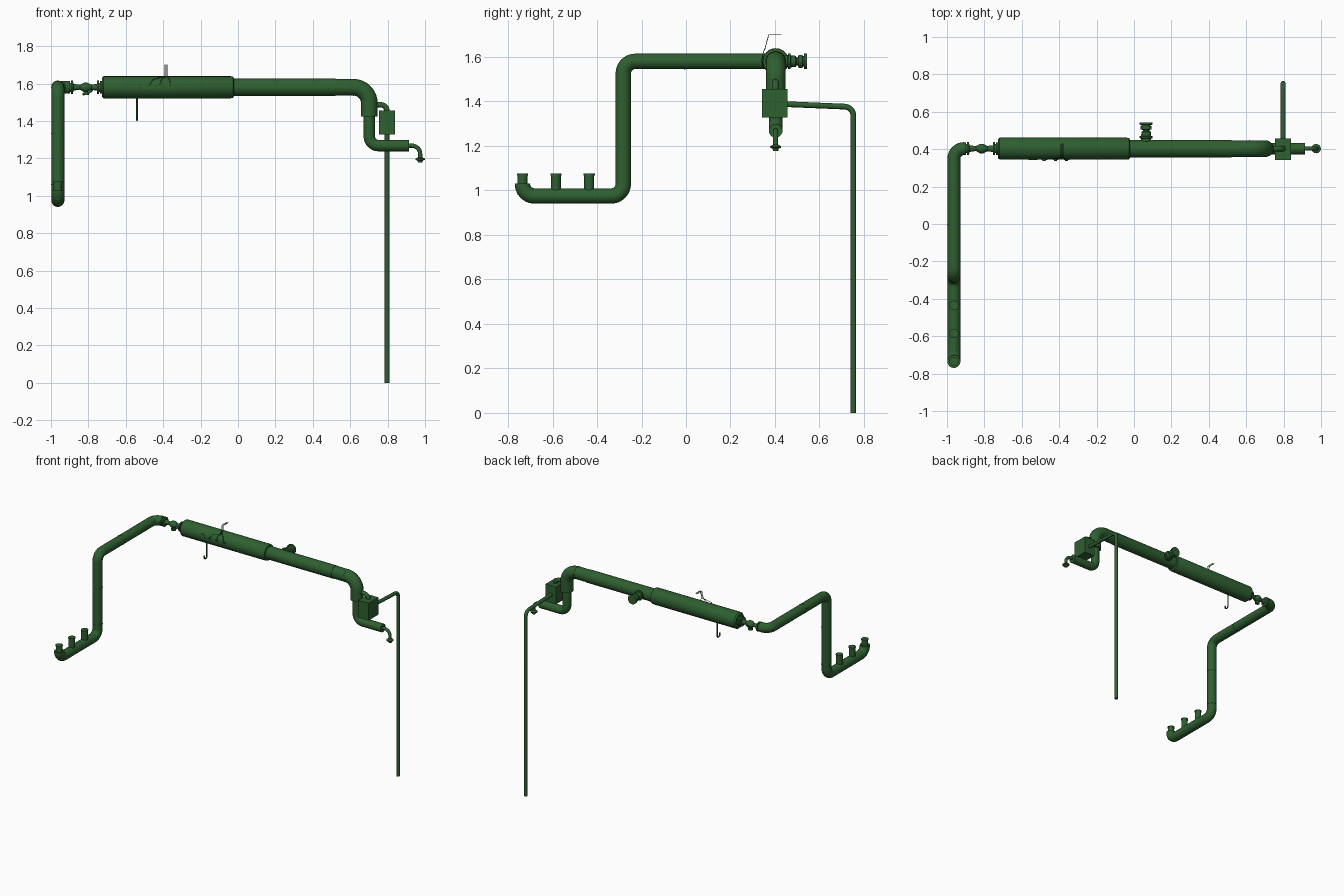
import bpy, math
from mathutils import Vector

if "Cube" in bpy.data.objects:
    bpy.data.objects.remove(bpy.data.objects["Cube"])

green = bpy.data.materials.new("pipe_green")
green.diffuse_color = (0.028, 0.115, 0.03, 1)
green.use_nodes = True
green.node_tree.nodes["Principled BSDF"].inputs["Base Color"].default_value = green.diffuse_color


def finish(ob):
    ob.data.materials.clear()
    ob.data.materials.append(green)
    bpy.ops.object.select_all(action='DESELECT')
    ob.select_set(True)
    bpy.context.view_layer.objects.active = ob
    bpy.ops.object.shade_smooth_by_angle(angle=math.radians(35))
    return ob


def mesh_object(name, verts, faces):
    me = bpy.data.meshes.new(name)
    me.from_pydata(verts, [], faces)
    ob = bpy.data.objects.new(name, me)
    bpy.context.collection.objects.link(ob)
    return finish(ob)


def fillet(pts, bend, steps=10):
    """Round the inner corners of a polyline with true arcs."""
    pts = [Vector(p) for p in pts]
    out = [pts[0]]
    for a, b, c in zip(pts, pts[1:], pts[2:]):
        u, v = (a - b).normalized(), (c - b).normalized()
        half = u.angle(v) / 2
        d = bend / math.tan(half)
        centre = b + (u + v).normalized() * bend / math.sin(half)
        s, e = b + u * d - centre, b + v * d - centre
        sweep = s.angle(e)
        for i in range(steps + 1):
            t = i / steps
            out.append(centre + (s * math.sin((1 - t) * sweep) + e * math.sin(t * sweep)) / math.sin(sweep))
    return out + [pts[-1]]


def tube(name, pts, r, bend=0.06, sides=32):
    """Sweep a capped circle along a filleted path."""
    path = fillet(pts, bend)
    n = len(path)
    verts, faces = [], []
    tan = (path[1] - path[0]).normalized()
    side = tan.orthogonal().normalized()
    for i, p in enumerate(path):
        new = (path[min(i + 1, n - 1)] - path[max(i - 1, 0)]).normalized()
        side = (tan.rotation_difference(new) @ side)
        side = (side - new * side.dot(new)).normalized()
        tan = new
        up = tan.cross(side)
        for k in range(sides):
            a = 2 * math.pi * k / sides
            verts.append(p + (side * math.cos(a) + up * math.sin(a)) * r)
    for i in range(n - 1):
        for k in range(sides):
            j = (k + 1) % sides
            faces.append((i * sides + k, i * sides + j, (i + 1) * sides + j, (i + 1) * sides + k))
    faces += [tuple(reversed(range(sides))), tuple(range((n - 1) * sides, n * sides))]
    return mesh_object(name, verts, faces)


def lathe(name, origin, axis, profile, sides=32):
    """Turn a (distance, radius) profile about an axis, with capped ends."""
    rot = Vector(axis).to_track_quat('Z', 'Y')
    o = Vector(origin)
    verts, faces = [], []
    for t, r in profile:
        for k in range(sides):
            a = 2 * math.pi * k / sides
            verts.append(o + rot @ Vector((r * math.cos(a), r * math.sin(a), t)))
    n = len(profile)
    for i in range(n - 1):
        for k in range(sides):
            j = (k + 1) % sides
            faces.append((i * sides + k, i * sides + j, (i + 1) * sides + j, (i + 1) * sides + k))
    faces += [tuple(reversed(range(sides))), tuple(range((n - 1) * sides, n * sides))]
    return mesh_object(name, verts, faces)


X, Y, Z = (1, 0, 0), (0, 1, 0), (0, 0, 1)
LX, MY, MZ = -0.963, 0.403, 1.58      # left pipe x, main line y and z

# Left supply pipe with its lower manifold
tube("supply_pipe", [(LX, -0.735, 1.03), (LX, -0.735, 0.975), (LX, -0.282, 0.975),
                     (LX, -0.282, MZ), (LX, MY, MZ), (-0.905, MY, MZ)], 0.0345, 0.054)
for i, y in enumerate((-0.735, -0.585, -0.435)):
    lathe(f"manifold_stub_{i}", (LX, y, 0.98), Z,
          [(0, 0.0225), (0.088, 0.0225), (0.088, 0.025), (0.095, 0.025)])
for i, (p, ax) in enumerate([((LX, -0.282, 1.333), Z), ((LX, -0.005, MZ), Y), ((LX, -0.282, 1.06), Z)]):
    lathe(f"pipe_seam_{i}", p, ax, [(-0.003, 0.0355), (0.003, 0.0355)])

# Flanged valve between the supply pipe and the chamber
lathe("valve", (-0.91, MY, MZ), X,
      [(0, 0.034), (0.012, 0.034), (0.012, 0.024), (0.018, 0.024), (0.018, 0.035), (0.028, 0.035),
       (0.03, 0.018), (0.065, 0.013), (0.075, 0.019), (0.087, 0.025), (0.105, 0.025), (0.117, 0.019),
       (0.126, 0.014), (0.155, 0.018), (0.157, 0.035), (0.166, 0.035), (0.166, 0.024),
       (0.172, 0.024), (0.172, 0.034), (0.182, 0.034), (0.182, 0.025), (0.2, 0.025)])
lathe("valve_stem", (-0.814, MY, MZ), (0, 0, -1), [(0, 0.012), (0.03, 0.012), (0.03, 0.017), (0.042, 0.017)])
tube("valve_lever", [(-0.83, MY, 1.54), (-0.80, MY, 1.548), (-0.777, MY, 1.565)], 0.005, 0.01, 12)

# Large chamber and main pipe
lathe("chamber", (-0.728, MY, MZ), X,
      [(0, 0.05), (0.01, 0.059), (0.69, 0.059), (0.694, 0.057), (0.702, 0.057), (0.706, 0.047)], 48)
lathe("main_pipe", (-0.03, MY, MZ), X, [(0, 0.0465), (0.55, 0.0465)], 40)
tube("main_elbow", [(0.515, MY, MZ), (0.702, MY, MZ), (0.702, MY, 1.425)], 0.0445, 0.085, 40)
lathe("elbow_collar", (0.617, MY, MZ), X, [(-0.003, 0.0455), (0.003, 0.0455)], 40)

# Lower outlet pipe and spout
tube("outlet_pipe", [(0.702, MY, 1.43), (0.702, MY, 1.268), (0.915, MY, 1.268)], 0.0305, 0.05)
tube("spout", [(0.91, MY, 1.268), (0.974, MY, 1.268), (0.974, MY, 1.195)], 0.0115, 0.045, 20)
lathe("spout_tip", (0.974, MY, 1.206), (0, 0, -1),
      [(0, 0.011), (0.004, 0.018), (0.008, 0.025), (0.014, 0.025), (0.018, 0.014), (0.028, 0.012)], 24)

# Control box with feed and drain pipe
bpy.ops.mesh.primitive_cube_add(size=1, location=(0.797, 0.399, 1.392))
box = bpy.context.object
box.name = "control_box"
box.scale = (0.086, 0.116, 0.129)
finish(box)
tube("box_feed", [(0.72, MY, 1.486), (0.796, MY, 1.486), (0.796, MY, 1.45)], 0.0145, 0.032, 24)
tube("drain_pipe", [(0.797, 0.44, 1.388), (0.797, 0.752, 1.375), (0.797, 0.752, 0)], 0.0128, 0.04, 24)

# Rear branch port
lathe("rear_port", (0.065, MY, MZ), Y,
      [(0, 0.027), (0.054, 0.027), (0.056, 0.035), (0.066, 0.035), (0.068, 0.027), (0.09, 0.025),
       (0.094, 0.018), (0.1, 0.018), (0.103, 0.029), (0.12, 0.029), (0.122, 0.024), (0.127, 0.024),
       (0.128, 0.035), (0.141, 0.035)])

# Front fittings on the chamber: round cover, hook pipe, sensors and wires
lathe("front_cover", (-0.54, 0.37, MZ), (0, -1, 0), [(0, 0.025), (0.026, 0.025), (0.028, 0.022)])
tube("hook_pipe", [(-0.54, MY, 1.54), (-0.54, MY, 1.404), (-0.54, 0.372, 1.404), (-0.54, 0.372, 1.43)],
     0.005, 0.014, 14)
for i, x in enumerate((-0.48, -0.42, -0.36)):
    lathe(f"sensor_{i}", (x, 0.37, 1.583), (0, -1, 0),
          [(0, 0.014), (0.027, 0.014), (0.027, 0.008), (0.033, 0.008)], 16)
    top = -0.392 + i * 0.007
    tube(f"sensor_wire_{i}", [(x, 0.34, 1.585), (x + (top - x) * 0.3, 0.348, 1.622),
                              (top, 0.355, 1.638), (top, 0.372, 1.70), (top, 0.43, 1.70)],
         0.0017, 0.006, 6)
